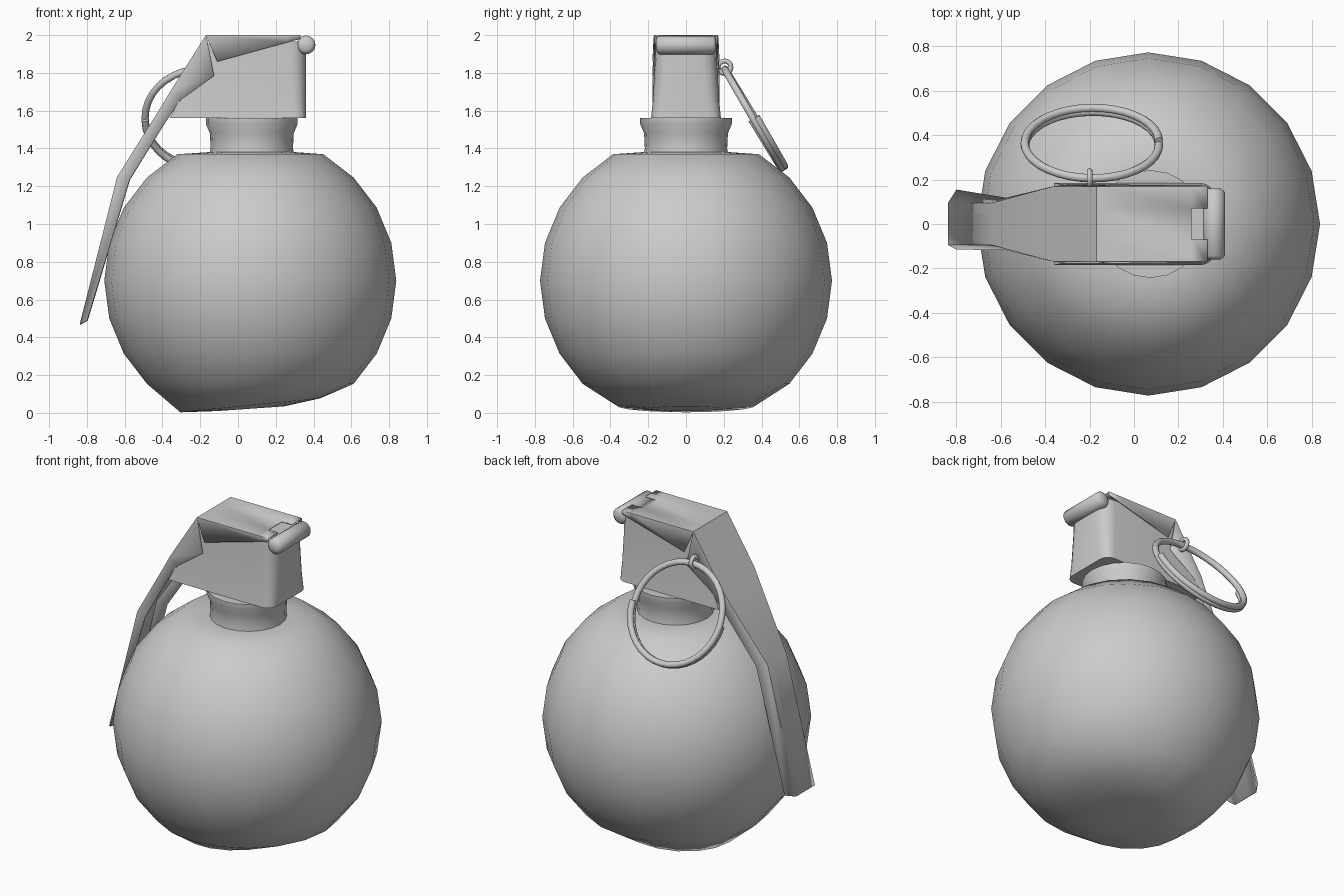
import bpy, bmesh, math
from mathutils import Vector, Matrix

if "Cube" in bpy.data.objects:
    bpy.data.objects.remove(bpy.data.objects["Cube"])

grey = bpy.data.materials.new("plain grey")
grey.diffuse_color = (0.6, 0.6, 0.6, 1)
grey.use_nodes = True
grey.node_tree.nodes["Principled BSDF"].inputs["Base Color"].default_value = grey.diffuse_color


def finish(name, bm, angle=35, thickness=0):
    """Turn a bmesh into a shaded object."""
    bmesh.ops.recalc_face_normals(bm, faces=bm.faces)
    me = bpy.data.meshes.new(name)
    bm.to_mesh(me)
    bm.free()
    ob = bpy.data.objects.new(name, me)
    bpy.context.collection.objects.link(ob)
    me.materials.append(grey)
    bpy.ops.object.select_all(action='DESELECT')
    ob.select_set(True)
    bpy.context.view_layer.objects.active = ob
    bpy.ops.object.shade_smooth_by_angle(angle=math.radians(angle))
    if thickness:
        mod = ob.modifiers.new("sheet", 'SOLIDIFY')
        mod.thickness = thickness
        mod.offset = -1
    return ob


def loft(bm, rings, cap=True):
    """Bridge rings of equal point count, closing both ends."""
    loops = [[bm.verts.new(p) for p in ring] for ring in rings]
    n = len(loops[0])
    for a, b in zip(loops, loops[1:]):
        for i in range(n):
            j = (i + 1) % n
            bm.faces.new((a[i], a[j], b[j], b[i]))
    if cap:
        bm.faces.new(loops[0])
        bm.faces.new(loops[-1])


def circle(cx, r, z, n=20, tilt=0):
    steps = [2 * math.pi * i / n for i in range(n)]
    return [(cx + r * math.cos(t), r * math.sin(t), z + tilt * r * math.cos(t)) for t in steps]


# round body with a slanted flat base, flowing into the shoulder
R, CX, CZ = 0.773, 0.065, 0.70
rings = [circle(CX, 0.18, 0.022, tilt=0.07), circle(CX, 0.37, 0.04, tilt=0.1)]
for deg in range(-45, 61, 15):
    a = math.radians(deg)
    rings.append(circle(CX, R * math.cos(a), CZ + R * math.sin(a)))
rings += [circle(0.073, 0.235, 1.38)]
bm = bmesh.new()
loft(bm, rings)
finish("body", bm, 60)

# flared neck collar
bm = bmesh.new()
profile = [(0.225, 1.36), (0.218, 1.40), (0.222, 1.48), (0.243, 1.53), (0.243, 1.56), (0.19, 1.56)]
loft(bm, [circle(0.073, r, z) for r, z in profile])
finish("neck", bm, 40)


# fuze housing: tapered block with rounded front corners
def housing_ring(x0, x1, half, corner, z):
    pts = [(x0, -half, z)]
    for sy in (-1, 1):
        arc = [math.radians(d) for d in (0, 22.5, 45, 67.5, 90)]
        side = [(x1 - corner + corner * math.sin(t), sy * (half - corner + corner * math.cos(t)), z) for t in arc]
        pts += side if sy < 0 else side[::-1]
    return pts + [(x0, half, z)]


bm = bmesh.new()
loft(bm, [housing_ring(-0.36, 0.36, 0.185, 0.06, 1.56),
          housing_ring(-0.31, 0.36, 0.175, 0.07, 1.66),
          housing_ring(-0.22, 0.36, 0.165, 0.08, 1.84),
          housing_ring(-0.15, 0.36, 0.160, 0.08, 1.965)])
finish("fuze_housing", bm, 40)


# safety lever: folded sheet channel; station = outer x, z, half width, inner x, z, near and far half width
def channel(bm, stations, notch=None):
    rows = []
    for ox, oz, w, ix, iz, near, far in stations:
        row = [(ix, -near, iz), (ox, -w, oz), (ox, -w * 0.41, oz), (ox, w * 0.41, oz), (ox, w, oz), (ix, far, iz)]
        rows.append([bm.verts.new(p) for p in row])
    for k, (a, b) in enumerate(zip(rows, rows[1:])):
        for i in range(5):
            if (k, i) != notch:
                bm.faces.new((a[i], a[i + 1], b[i + 1], b[i]))


bm = bmesh.new()
channel(bm, [(0.33, 2.0, 0.17, 0.33, 1.98, 0.172, 0.172),
             (0.26, 2.0, 0.17, 0.26, 1.962, 0.173, 0.173),
             (-0.17, 2.0, 0.17, -0.11, 1.86, 0.178, 0.178)], notch=(0, 2))
channel(bm, [(-0.17, 2.0, 0.17, -0.127, 1.785, 0.178, 0.178),
             (-0.36, 1.70, 0.17, -0.30, 1.66, 0.178, 0.178),
             (-0.42, 1.60, 0.155, -0.385, 1.54, 0.165, 0.165),
             (-0.64, 1.25, 0.095, -0.575, 1.235, 0.118, 0.118),
             (-0.838, 0.47, 0.095, -0.80, 0.49, 0.115, 0.155)])
bmesh.ops.remove_doubles(bm, verts=bm.verts, dist=0.0005)
finish("safety_lever", bm, 30, 0.008)

# hinge roller with softened ends
bm = bmesh.new()
loft(bm, [[(0.36 + r * math.cos(t), y, 1.948 + r * math.sin(t))
           for t in [2 * math.pi * i / 16 for i in range(16)]]
          for y, r in ((-0.16, 0.03), (-0.143, 0.05), (0.143, 0.05), (0.16, 0.03))])
finish("hinge_roller", bm, 50)


# bent wire parts
def wire(name, points, radius, closed=False):
    bm = bmesh.new()
    pts = [Vector(p) for p in points]
    n = len(pts)
    loops = []
    for i, p in enumerate(pts):
        ahead = pts[(i + 1) % n] if closed else pts[min(i + 1, n - 1)]
        behind = pts[i - 1] if closed else pts[max(i - 1, 0)]
        d = (ahead - behind).normalized()
        u = d.cross(pull_axis).normalized()
        v = d.cross(u)
        loops.append([p + radius * (u * math.cos(t) + v * math.sin(t))
                      for t in [2 * math.pi * k / 10 for k in range(10)]])
    loft(bm, loops + loops[:1] if closed else loops, not closed)
    return finish(name, bm, 50)


# pull ring: one and a half turns, the doubled half at the bottom
pull_axis = Vector((0, 0.86, 0.51)).normalized()
down = Vector((0, 0.51, -0.86)).normalized()
centre = Vector((-0.19, 0.36, 1.56))
coil = []
for i in range(55):
    t = -math.pi / 2 + 3 * math.pi * i / 54
    coil.append(centre + 0.302 * (Vector((math.sin(t), 0, 0)) + down * math.cos(t))
                + pull_axis * (0.03 * i / 54 - 0.015))
wire("pull_ring", coil, 0.019)

# pin and the small eye that holds the ring
wire("safety_pin", [(-0.2, -0.15, 1.83), (-0.2, 0.0, 1.83), (-0.2, 0.185, 1.83)], 0.014)
eye = [(-0.2, 0.205 + 0.033 * math.cos(t), 1.83 + 0.033 * math.sin(t))
       for t in [2 * math.pi * i / 16 for i in range(16)]]
pull_axis = Vector((1, 0, 0))
wire("pin_eye", eye, 0.013, True)
